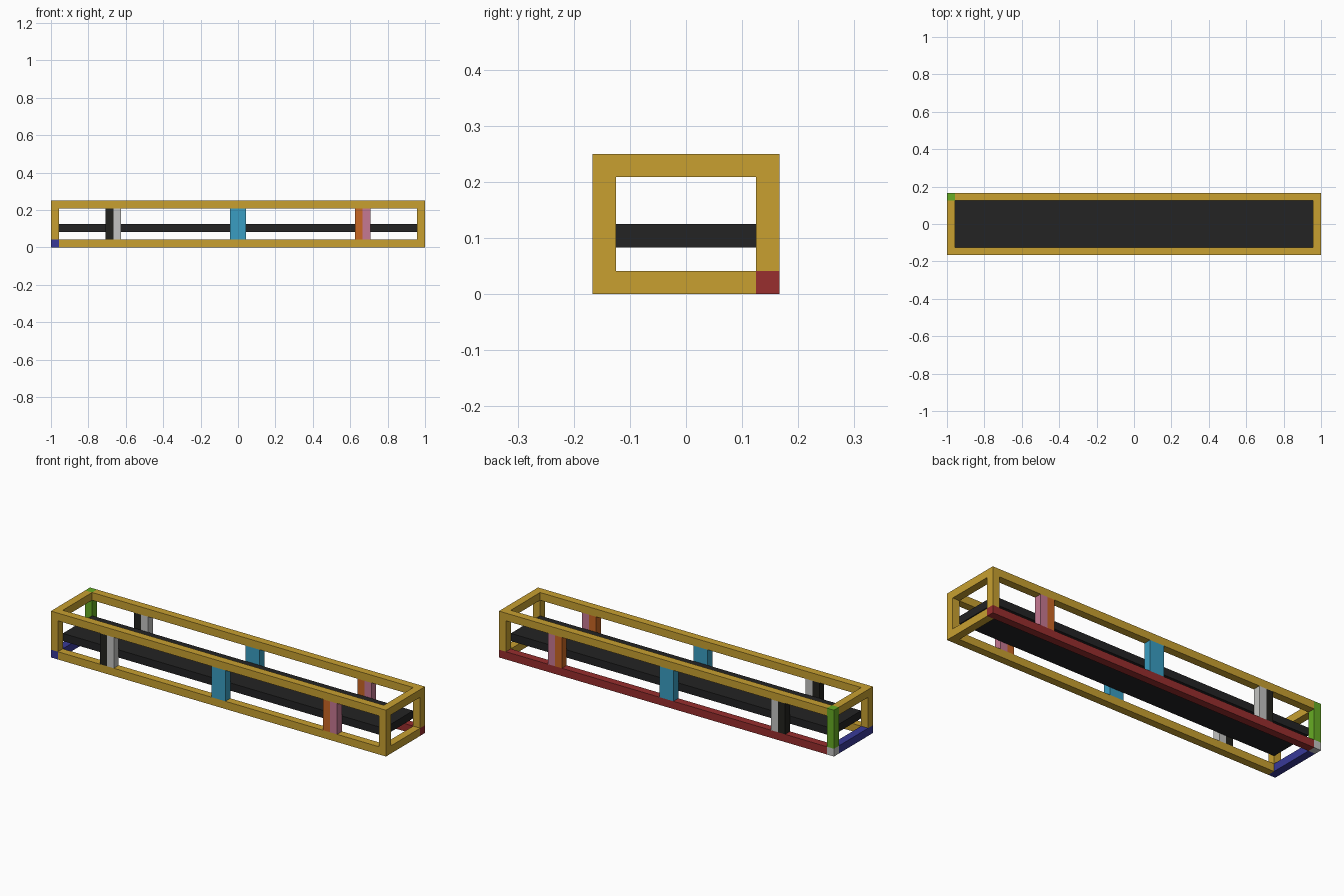
import bpy
import bmesh
from mathutils import Vector

cube = bpy.data.objects.get("Cube")
if cube:
    bpy.data.objects.remove(cube, do_unlink=True)

U = 2 / 48                  # one grid unit: the thickness of a beam
X, Y, H = 24, 4, 6          # half length, half width and height in units


def linear(c):
    c /= 255
    return c / 12.92 if c <= 0.04045 else ((c + 0.055) / 1.055) ** 2.4


def material(name, r, g, b):
    mat = bpy.data.materials.new(name)
    mat.use_nodes = True
    color = (linear(r), linear(g), linear(b), 1)
    mat.diffuse_color = color
    mat.node_tree.nodes["Principled BSDF"].inputs["Base Color"].default_value = color
    return mat


gold = material("gold", 200, 160, 48)
red = material("red", 152, 46, 46)
blue = material("blue", 56, 57, 152)
green = material("green", 103, 172, 36)
pale_grey = material("pale grey", 196, 196, 194)
belt_black = material("belt black", 35, 35, 36)
post_black = material("post black", 34, 34, 30)
cyan = material("cyan", 58, 158, 194)
orange = material("orange", 202, 103, 36)
pink = material("pink", 198, 120, 146)


def box(name, low, high, mat):
    """Add a box between two corners given in grid units."""
    low, high = Vector(low) * U, Vector(high) * U
    size, middle = high - low, (low + high) / 2
    bm = bmesh.new()
    bmesh.ops.create_cube(bm, size=1)
    for v in bm.verts:
        v.co = Vector(a * b for a, b in zip(v.co, size))
    mesh = bpy.data.meshes.new(name)
    bm.to_mesh(mesh)
    bm.free()
    mesh.materials.append(mat)
    obj = bpy.data.objects.new(name, mesh)
    obj.location = middle
    bpy.context.collection.objects.link(obj)


# Belt slab
box("belt", (1 - X, 1 - Y, 2), (X - 1, Y - 1, 3), belt_black)

# Lower frame: coloured axis beams meet at a pale corner block
box("corner_block", (-X, Y - 1, 0), (1 - X, Y, 1), pale_grey)
box("lower_back_beam", (1 - X, Y - 1, 0), (X, Y, 1), red)
box("lower_right_beam", (-X, -Y, 0), (1 - X, Y - 1, 1), blue)
box("lower_front_beam", (1 - X, -Y, 0), (X, 1 - Y, 1), gold)
box("lower_left_beam", (X - 1, 1 - Y, 0), (X, Y - 1, 1), gold)

# Back right corner post runs to the very top
box("back_right_corner_post", (-X, Y - 1, 1), (1 - X, Y, H), green)
box("front_right_corner_post", (-X, -Y, 1), (1 - X, 1 - Y, H - 1), gold)
box("front_left_corner_post", (X - 1, -Y, 1), (X, 1 - Y, H - 1), gold)
box("back_left_corner_post", (X - 1, Y - 1, 1), (X, Y, H - 1), gold)

# Upper frame
box("upper_front_beam", (-X, -Y, H - 1), (X, 1 - Y, H), gold)
box("upper_back_beam", (1 - X, Y - 1, H - 1), (X, Y, H), gold)
box("upper_right_beam", (-X, 1 - Y, H - 1), (1 - X, Y - 1, H), gold)
box("upper_left_beam", (X - 1, 1 - Y, H - 1), (X, Y - 1, H), gold)

# Side posts, the same on the front and the back
posts = [("black_post", -17, 1, post_black), ("grey_post", -16, 1, pale_grey),
         ("cyan_post", -1, 2, cyan),
         ("orange_post", 15, 1, orange), ("pink_post", 16, 1, pink)]
for side, y in (("front", -Y), ("back", Y - 1)):
    for name, x, width, mat in posts:
        box(f"{side}_{name}", (x, y, 1), (x + width, y + 1, H - 1), mat)
